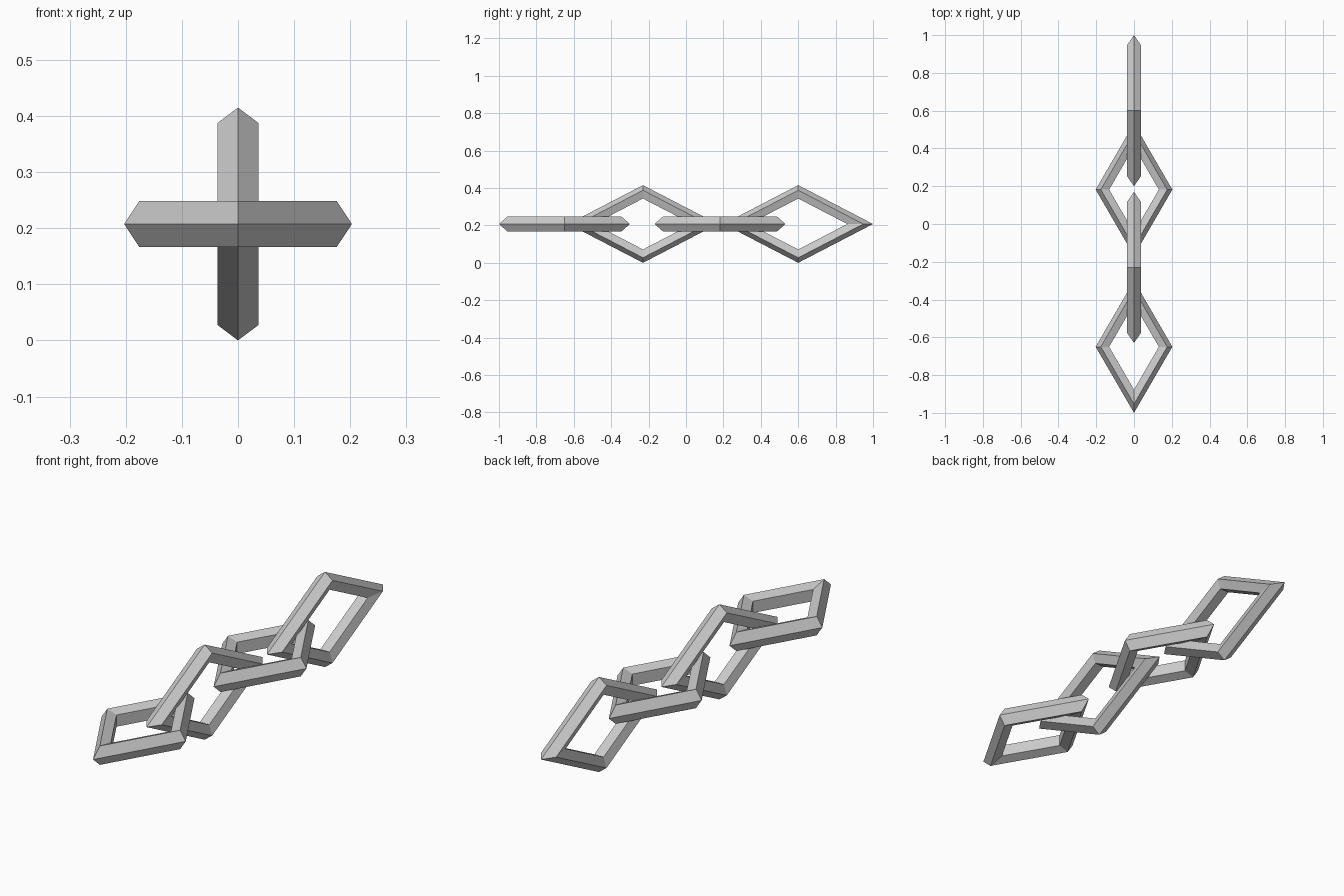
import bpy
from math import radians

if "Cube" in bpy.data.objects:
    bpy.data.objects.remove(bpy.data.objects["Cube"])

HEIGHT = 0.2075  # chain axis above the ground


def link(name, y, major, minor, length, thickness, upright):
    # diamond ring: four corners, pentagonal bar, stretched along y
    bpy.ops.mesh.primitive_torus_add(
        major_segments=4, minor_segments=5,
        major_radius=major, minor_radius=minor,
        location=(0, y, HEIGHT),
        rotation=(0, radians(90) if upright else 0, 0))
    obj = bpy.context.object
    obj.name = name
    obj.scale = (1, length, thickness)
    bpy.ops.object.transform_apply(location=False, rotation=True, scale=True)
    bpy.ops.object.shade_flat()


# flat-lying links
for i, y in enumerate((-0.65, 0.182)):
    link(f"flat_link_{i + 1}", y, 0.1635, 0.0395, 1.724, 1.10, False)

# upright links
for i, y in enumerate((-0.23, 0.60)):
    link(f"upright_link_{i + 1}", y, 0.168, 0.0395, 1.928, 0.965, True)
